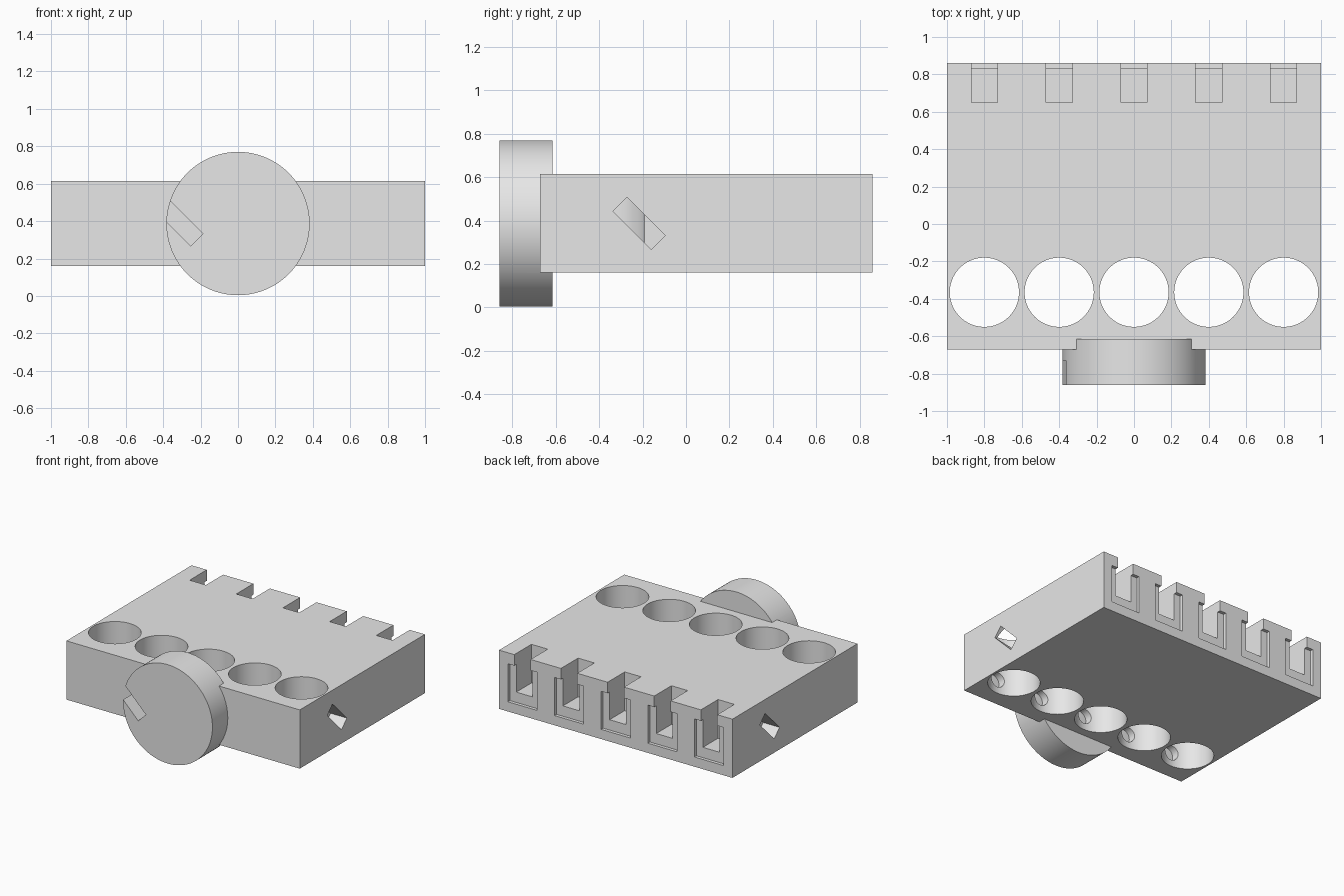
import bpy, math

if "Cube" in bpy.data.objects:
    bpy.data.objects.remove(bpy.data.objects["Cube"])

MID_Y, MID_Z = 0.094, 0.387      # centre of the block
BAYS = [-0.8, -0.4, 0.0, 0.4, 0.8]

grey = bpy.data.materials.new("plain grey")
grey.diffuse_color = (0.8, 0.8, 0.8, 1)
grey.use_nodes = True
grey.node_tree.nodes["Principled BSDF"].inputs["Base Color"].default_value = grey.diffuse_color


def box(name, x, y, z, rot=(0, 0, 0)):
    """Box from three (min, max) ranges, turned about its own centre."""
    bpy.ops.mesh.primitive_cube_add(size=1, location=[sum(r) / 2 for r in (x, y, z)], rotation=rot)
    o = bpy.context.object
    o.name = name
    o.scale = [r[1] - r[0] for r in (x, y, z)]
    return o


def cylinder(name, radius, depth, loc, along_y=False, sides=96):
    bpy.ops.mesh.primitive_cylinder_add(vertices=sides, radius=radius, depth=depth, location=loc,
                                        rotation=(math.pi / 2 if along_y else 0, 0, 0))
    bpy.context.object.name = name
    return bpy.context.object


def combine(target, tool, operation):
    """Apply a boolean and discard the tool object."""
    m = target.modifiers.new(operation.lower(), 'BOOLEAN')
    m.operation, m.solver, m.object = operation, 'EXACT', tool
    bpy.context.view_layer.objects.active = target
    bpy.ops.object.modifier_apply(modifier=m.name)
    bpy.data.objects.remove(tool)


# main block
block = box("connector_block", (-1, 1), (-0.672, 0.86), (0.16, 0.615))
block.data.materials.append(grey)

# round front knob, fused into the block
knob = cylinder("front_knob", 0.383, 0.245, (0, -0.7375, MID_Z), True, 128)
knob.data.materials.append(grey)
combine(block, knob, 'UNION')

for x in BAYS:
    # vertical through hole with a small blind bore toward the front
    combine(block, cylinder("hole", 0.185, 1, (x, -0.365, MID_Z)), 'DIFFERENCE')
    combine(block, cylinder("bore", 0.06, 0.2, (x, -0.5, 0.27), True, 32), 'DIFFERENCE')
    # rear notch open at the top, inside a wider shallow recess
    combine(block, box("notch", (x - 0.07, x + 0.07), (0.65, 0.95), (0.315, 0.8)), 'DIFFERENCE')
    combine(block, box("recess", (x - 0.125, x + 0.125), (0.835, 0.95), (0.235, 0.53)), 'DIFFERENCE')

# diagonal slots: one on each side and one on the knob
half_l, half_w, tilt = 0.124, 0.046, math.radians(45)
for side in (1, -1):
    cy = MID_Y - side * 0.31
    xs = sorted((side * 0.86, side * 1.1))
    combine(block, box("side_slot", xs, (cy - half_l, cy + half_l),
                       (MID_Z - half_w, MID_Z + half_w), (-side * tilt, 0, 0)), 'DIFFERENCE')
combine(block, box("knob_slot", (-0.308 - half_l, -0.308 + half_l), (-1, -0.73),
                   (MID_Z - half_w, MID_Z + half_w), (0, tilt, 0)), 'DIFFERENCE')

# smooth round walls, keep sharp edges
bpy.ops.object.select_all(action='DESELECT')
block.select_set(True)
bpy.context.view_layer.objects.active = block
bpy.ops.object.shade_smooth_by_angle(angle=math.radians(30))
